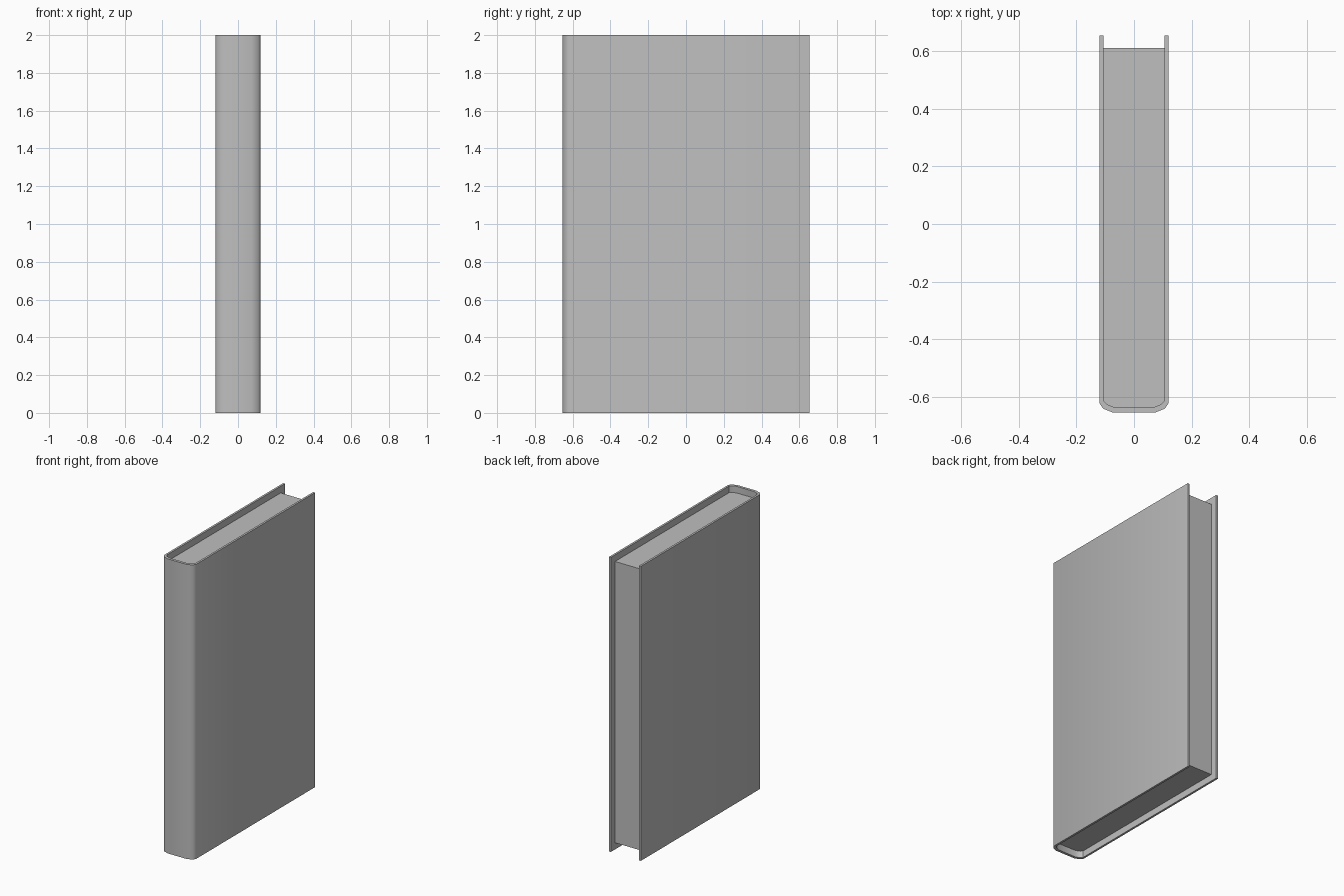
import bpy, bmesh, math

cube = bpy.data.objects.get("Cube")
if cube:
    bpy.data.objects.remove(cube, do_unlink=True)

HEIGHT, INSET = 2.0, 0.045
BACK, PAGE_BACK = 0.655, 0.61

grey = bpy.data.materials.new("plain_grey")
grey.use_nodes = True
colour = (0.52, 0.52, 0.52, 1)
grey.diffuse_color = colour
grey.node_tree.nodes["Principled BSDF"].inputs["Base Color"].default_value = colour


def mirrored(half):
    """Complete a U-shaped outline from its left half."""
    return half + [(-x, y) for x, y in reversed(half)]


def prism(name, sections, z0, z1):
    """Extrude flat sections upwards into one solid."""
    bm = bmesh.new()
    for section in sections:
        bm.faces.new([bm.verts.new((x, y, z0)) for x, y in section])
    bmesh.ops.remove_doubles(bm, verts=bm.verts[:], dist=1e-5)
    result = bmesh.ops.extrude_face_region(bm, geom=bm.faces[:], use_keep_orig=True)
    top = [v for v in result["geom"] if isinstance(v, bmesh.types.BMVert)]
    bmesh.ops.translate(bm, verts=top, vec=(0, 0, z1 - z0))
    bmesh.ops.recalc_face_normals(bm, faces=bm.faces[:])
    mesh = bpy.data.meshes.new(name)
    bm.to_mesh(mesh)
    bm.free()
    mesh.materials.append(grey)
    obj = bpy.data.objects.new(name, mesh)
    bpy.context.collection.objects.link(obj)
    bpy.ops.object.select_all(action='DESELECT')
    bpy.context.view_layer.objects.active = obj
    obj.select_set(True)
    bpy.ops.object.shade_smooth_by_angle(angle=math.radians(40))
    return obj


# Rounded spine outlines, from the back edge round to the spine
outer = mirrored([(-0.12, BACK), (-0.12, -0.622), (-0.107, -0.641), (-0.072, -0.655)])
inner = mirrored([(-0.106, BACK), (-0.106, -0.612), (-0.094, -0.626), (-0.066, -0.637)])

# Cover: a strip of sections between the two outlines
strip = [(outer[i], outer[i + 1], inner[i + 1], inner[i]) for i in range(len(outer) - 1)]
prism("cover", strip, 0, HEIGHT)

# Page block: fills the cover, set back from the open edges
pages = [(x, min(y, PAGE_BACK)) for x, y in inner]
prism("page_block", [pages], INSET, HEIGHT - INSET)
